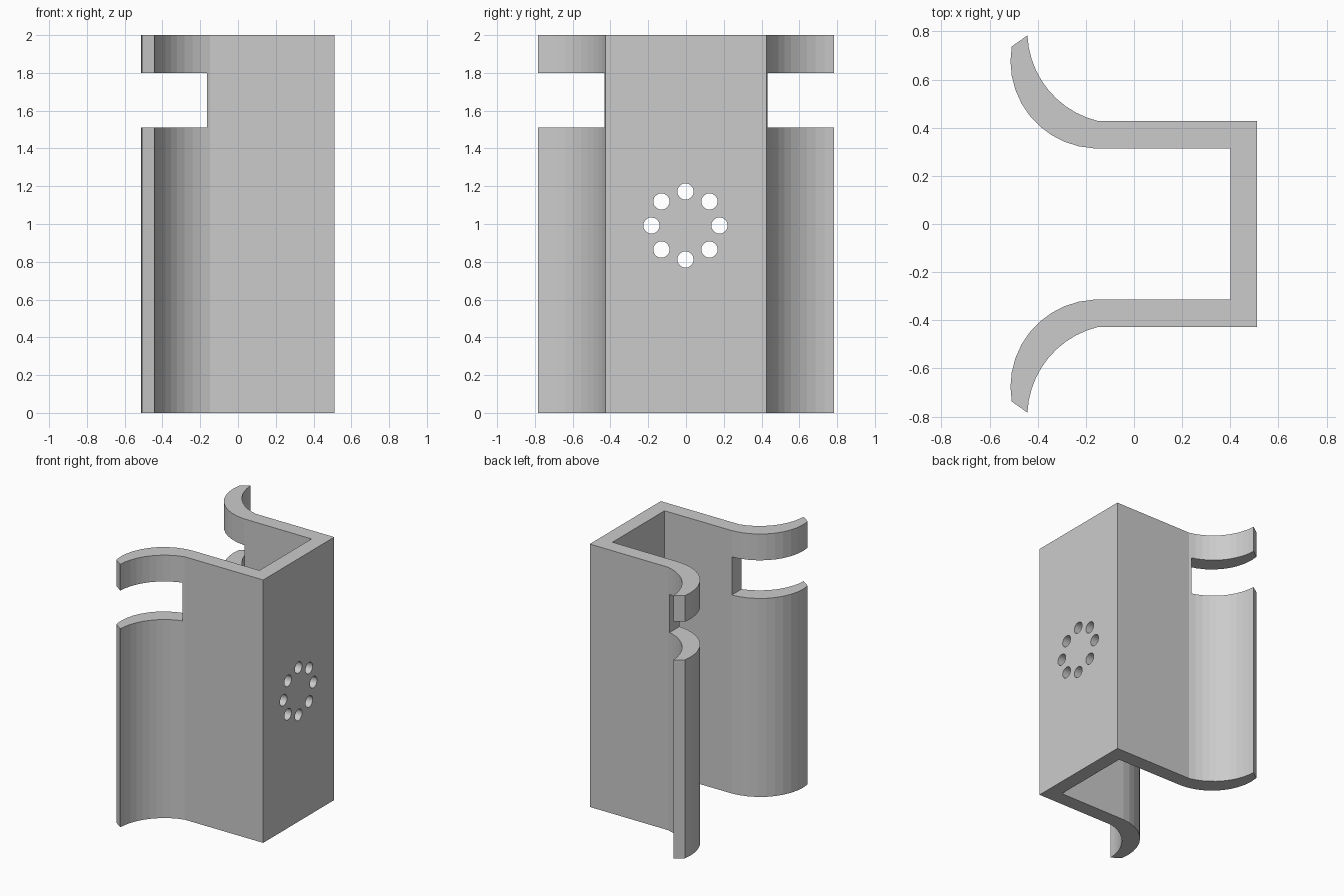
import bpy, bmesh
from math import sin, cos, radians, pi
from mathutils import Matrix

if "Cube" in bpy.data.objects:
    bpy.data.objects.remove(bpy.data.objects["Cube"])

HEIGHT = 2.0


def arc(cx, cy, r, a0, a1, n=10):
    return [(cx + r * cos(radians(a0 + (a1 - a0) * i / n)),
             cy + r * sin(radians(a0 + (a1 - a0) * i / n))) for i in range(n + 1)]


def add_object(name, bm):
    bmesh.ops.recalc_face_normals(bm, faces=bm.faces[:])
    mesh = bpy.data.meshes.new(name)
    bm.to_mesh(mesh)
    bm.free()
    obj = bpy.data.objects.new(name, mesh)
    bpy.context.collection.objects.link(obj)
    return obj


# Half of the channel section: outside wall, flared lip, inside wall
half = ([(0.511, 0.427)] + arc(-0.06, 0.80, 0.383, 256.5, 182.5)
        + arc(-0.15, 0.677, 0.363, 170.5, 267) + [(0.4, 0.313)])
outer = half[:-1]
inner = half[-1:]
section = half + [(x, -y) for x, y in reversed(half)]

# Channel body extruded upward
bm = bmesh.new()
base = bm.faces.new([bm.verts.new((x, y, 0)) for x, y in section])
top = bmesh.ops.extrude_face_region(bm, geom=[base])["geom"]
bmesh.ops.translate(bm, vec=(0, 0, HEIGHT),
                    verts=[g for g in top if isinstance(g, bmesh.types.BMVert)])
channel = add_object("flared_channel", bm)

# Cutter: slot through both lips
bm = bmesh.new()
bmesh.ops.create_cube(bm, size=1, matrix=Matrix.Translation((-0.665, 0, 1.655))
                      @ Matrix.Diagonal((1, 2, 0.29, 1)))

# Cutter: ring of eight holes through the web
for i in range(8):
    a = i * pi / 4
    place = Matrix.Translation((0.455, -0.003 + 0.18 * cos(a), 0.992 + 0.18 * sin(a)))
    bmesh.ops.create_cone(bm, cap_ends=True, segments=24, radius1=0.043, radius2=0.043,
                          depth=0.3, matrix=place @ Matrix.Rotation(pi / 2, 4, 'Y'))
cutter = add_object("slot_and_hole_cutter", bm)
cutter.hide_render = True

# Apply the cuts
mod = channel.modifiers.new("cuts", 'BOOLEAN')
mod.operation = 'DIFFERENCE'
mod.solver = 'EXACT'
mod.object = cutter
bpy.context.view_layer.objects.active = channel
channel.select_set(True)
bpy.ops.object.modifier_apply(modifier=mod.name)
bpy.data.objects.remove(cutter)
